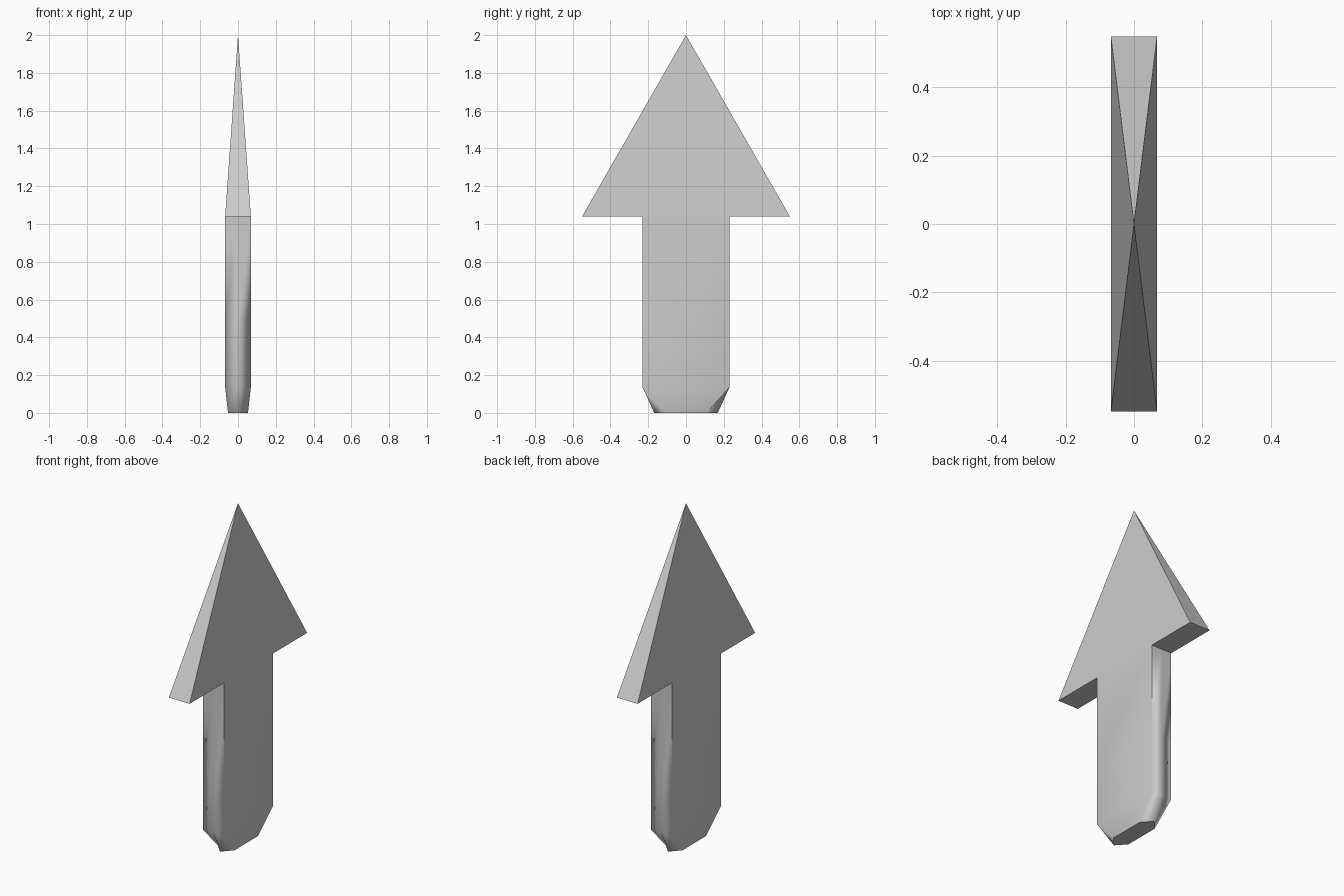
import bpy
import bmesh

cube = bpy.data.objects.get("Cube")
if cube:
    bpy.data.objects.remove(cube, do_unlink=True)

grey = bpy.data.materials.new("plain_grey")
grey.use_nodes = True
colour = (0.6, 0.6, 0.6, 1.0)
grey.diffuse_color = colour
grey.node_tree.nodes["Principled BSDF"].inputs["Base Color"].default_value = colour

HALF_X = 0.068
SHAFT_Y = 0.23
HEAD_Y = 0.55
NECK_Z = 1.04
SPLIT_Z = 0.49


def finish(bm, name):
    bmesh.ops.recalc_face_normals(bm, faces=bm.faces)
    mesh = bpy.data.meshes.new(name)
    bm.to_mesh(mesh)
    bm.free()
    mesh.materials.append(grey)
    obj = bpy.data.objects.new(name, mesh)
    bpy.context.collection.objects.link(obj)
    return obj


# Arrow head: flat four-sided wedge meeting in a point
bm = bmesh.new()
base = [bm.verts.new((sx * HALF_X, sy * HEAD_Y, NECK_Z))
        for sx, sy in ((-1, -1), (1, -1), (1, 1), (-1, 1))]
tip = bm.verts.new((0, 0, 2))
bm.faces.new(base)
for i in range(4):
    bm.faces.new((base[i], base[(i + 1) % 4], tip))
finish(bm, "arrow_head")


# Shaft: six-point rings that are rectangular above and hexagonal at the foot
def ring(bm, z, half_x, corner_y, end_y):
    points = ((half_x, -corner_y), (half_x, corner_y), (0, end_y),
              (-half_x, corner_y), (-half_x, -corner_y), (0, -end_y))
    return [bm.verts.new((x, y, z)) for x, y in points]


bm = bmesh.new()
rings = [ring(bm, 0, 0.053, 0.11, 0.168)]
for z in (0.135, SPLIT_Z, NECK_Z):
    rings.append(ring(bm, z, HALF_X, SHAFT_Y, SHAFT_Y))
foot = bm.faces.new(rings[0])
for low, high in zip(rings, rings[1:]):
    for i in range(6):
        j = (i + 1) % 6
        bm.faces.new((low[i], low[j], high[j], high[i]))

# Crisp foot rim and upper corners, soft lower corners
for face in bm.faces:
    face.smooth = True
for edge in foot.edges:
    edge.smooth = False
for i in (0, 1, 3, 4):
    bm.edges.get((rings[2][i], rings[3][i])).smooth = False
shaft = finish(bm, "arrow_shaft")
weighted = shaft.modifiers.new("soft_corners", "WEIGHTED_NORMAL")
weighted.mode = "FACE_AREA"
weighted.keep_sharp = True
